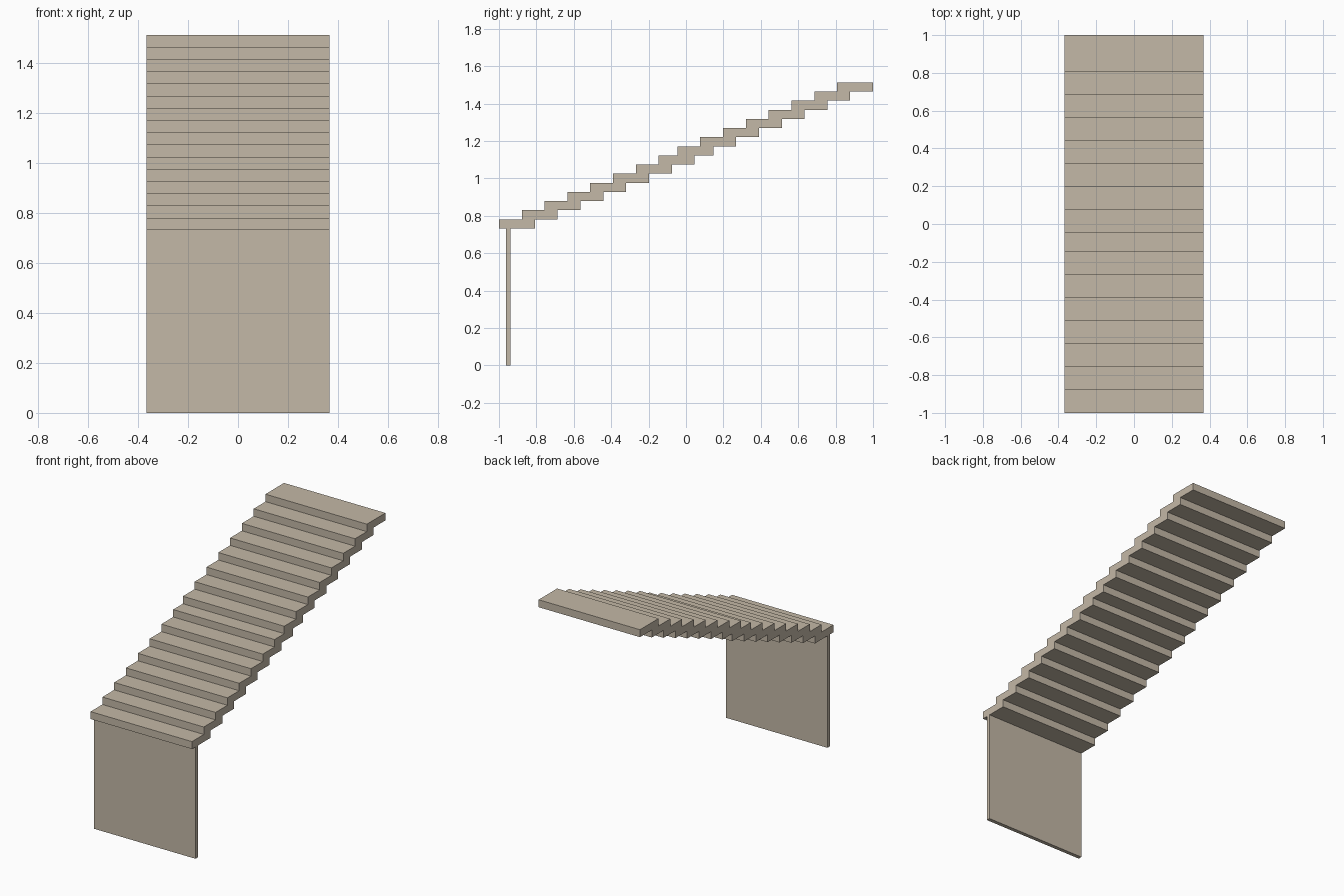
import bpy

if "Cube" in bpy.data.objects:
    bpy.data.objects.remove(bpy.data.objects["Cube"])

WIDTH = 0.734
STEPS = 16
RISE = 0.0488
PITCH = 0.122
DEPTH = 0.192
BASE = 0.732

# Warm grey-brown stone
stone = bpy.data.materials.new("stone")
stone.diffuse_color = (0.55, 0.48, 0.385, 1)
stone.use_nodes = True
stone.node_tree.nodes["Principled BSDF"].inputs["Base Color"].default_value = stone.diffuse_color


def box(name, y0, y1, z0, z1):
    bpy.ops.mesh.primitive_cube_add(size=1, location=(0, (y0 + y1) / 2, (z0 + z1) / 2))
    ob = bpy.context.object
    ob.name = name
    ob.scale = (WIDTH, y1 - y0, z1 - z0)
    bpy.ops.object.transform_apply(location=False, rotation=False, scale=True)
    ob.data.materials.append(stone)
    return ob


# Overlapping treads in two flights of eight, with a shorter going between them
half = STEPS // 2
for i in range(STEPS):
    if i < half:
        y = -1 + PITCH * i
    else:
        y = 1 - DEPTH - PITCH * (STEPS - 1 - i)
    z = BASE + RISE * i
    box(f"step_{i + 1:02d}", y, y + DEPTH, z, z + RISE)

# Upright panel under the lowest step
box("support_panel", -0.963, -0.938, 0, BASE)
